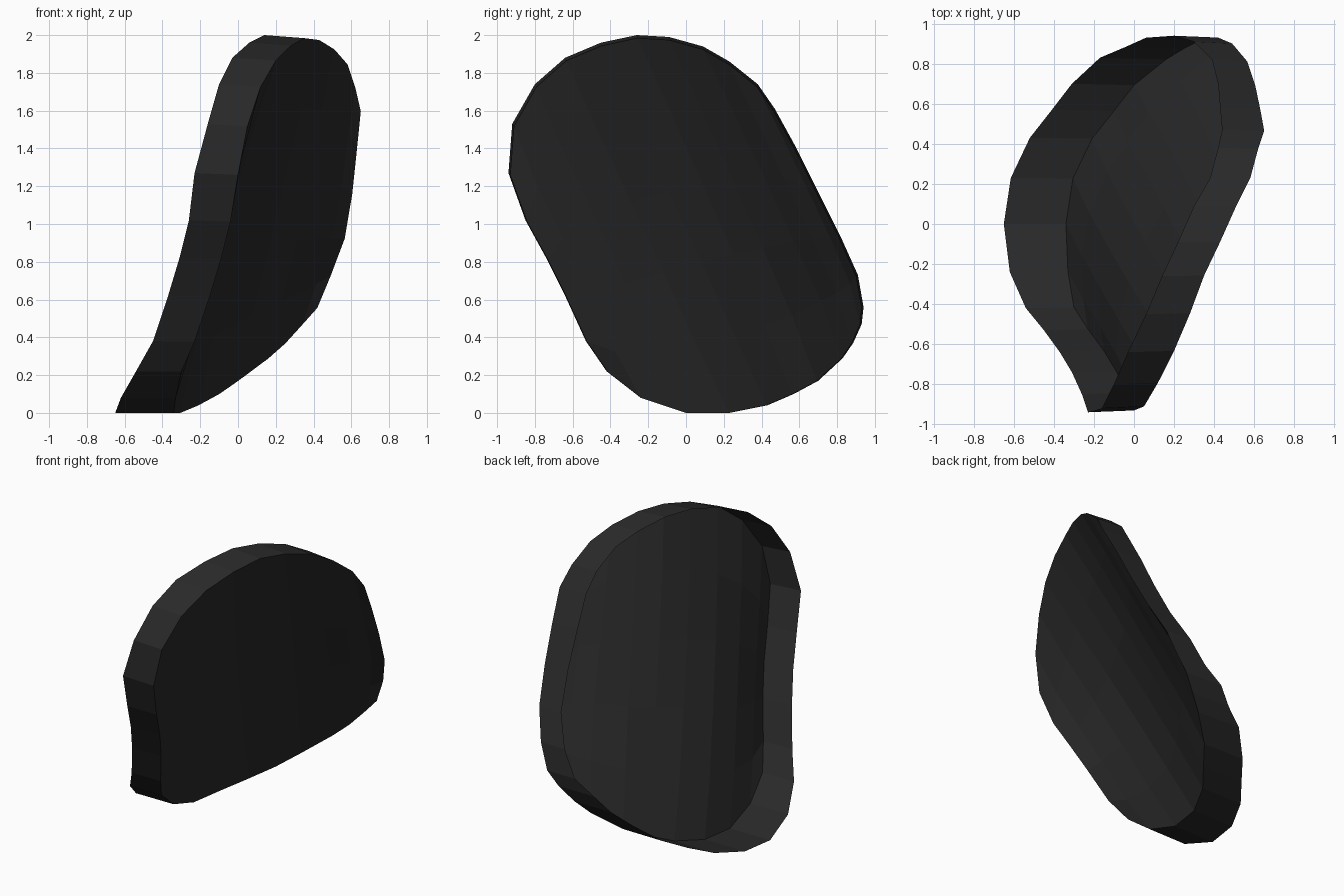
import bpy, bmesh
from mathutils import Vector

if "Cube" in bpy.data.objects:
    bpy.data.objects.remove(bpy.data.objects["Cube"])

# Rim sides as (y, z, x of front edge, wall depth toward -x)
left = [(-.42, .22, -.30, .24), (-.53, .38, -.23, .22), (-.64, .62, -.15, .22),
        (-.74, .82, -.09, .22), (-.85, 1.02, -.04, .22), (-.94, 1.27, 0, .23)]
right = [(.94, .56, .42, .22), (.91, .73, .49, .19), (.82, .93, .565, .175),
         (.70, 1.17, .605, .185), (.58, 1.41, .63, .20), (.47, 1.61, .65, .21)]
top = [(-.92, 1.53, .05, .21), (-.80, 1.74, .12, .22), (-.64, 1.88, .20, .23),
       (-.45, 1.96, .28, .22), (-.26, 2.0, .35, .21), (-.09, 1.99, .43, .21),
       (.09, 1.94, .51, .21), (.23, 1.86, .58, .20), (.38, 1.74, .62, .20)]
bottom = [(-.24, .08, -.33, .29), (0, 0, -.34, .31), (.23, 0, -.305, .31),
          (.43, .04, -.21, .31), (.57, .10, -.10, .31), (.70, .17, 0, .31),
          (.83, .29, .16, .33), (.885, .37, .25, .29), (.93, .47, .34, .28)]
top = [left[-1]] + top + [right[-1]]
bottom = [left[0]] + bottom + [right[0]]


def front(p):
    return Vector((p[2], p[0] * .99, p[1] * .992))


def back(p):
    return Vector((p[2] - p[3], p[0], p[1]))


L, R, T, B = ([front(p) for p in side] for side in (left, right, top, bottom))
nu, nv = len(T), len(L)
SAG = .04


def across(p):
    return .89 * p.y + .45 * p.z


def patch(i, j):
    # strips between the rims, following the bowed sides and sagging in the middle
    v = j / (nv - 1)
    p = B[i].lerp(T[i], v)
    left_bow = L[j] - L[0].lerp(L[-1], v)
    right_bow = R[j] - R[0].lerp(R[-1], v)
    a, b = across(L[0].lerp(L[-1], v)), across(R[0].lerp(R[-1], v))
    w = min(max((across(p) - a) / (b - a), 0), 1)
    p = p + left_bow * (1 - w) ** 3 + right_bow * w ** 3
    p.x -= SAG * 16 * w * (1 - w) * v * (1 - v)
    return p


bm = bmesh.new()

# Curved front sheet
cols = [L] + [[patch(i, j) for j in range(nv)] for i in range(1, nu - 1)] + [R]
grid = [[bm.verts.new(p) for p in col] for col in cols]
for i in range(nu - 1):
    for j in range(nv - 1):
        bm.faces.new((grid[i][j], grid[i + 1][j], grid[i + 1][j + 1], grid[i][j + 1]))

# Side wall, open at the back
rim = ([grid[i][0] for i in range(nu)] + [grid[-1][j] for j in range(1, nv)]
       + [grid[i][-1] for i in range(nu - 2, -1, -1)]
       + [grid[0][j] for j in range(nv - 2, 0, -1)])
outline = bottom + right[1:] + top[-2::-1] + left[-2:0:-1]
edge = [bm.verts.new(back(p)) for p in outline]
for k in range(len(rim)):
    n = (k + 1) % len(rim)
    bm.faces.new((rim[n], rim[k], edge[k], edge[n]))

mesh = bpy.data.meshes.new("curved_shell")
bm.to_mesh(mesh)
bm.free()
shell = bpy.data.objects.new("curved_shell", mesh)
bpy.context.collection.objects.link(shell)

mat = bpy.data.materials.new("charcoal")
mat.diffuse_color = (.022, .022, .022, 1)
mat.use_nodes = True
mat.node_tree.nodes["Principled BSDF"].inputs["Base Color"].default_value = mat.diffuse_color
mesh.materials.append(mat)
